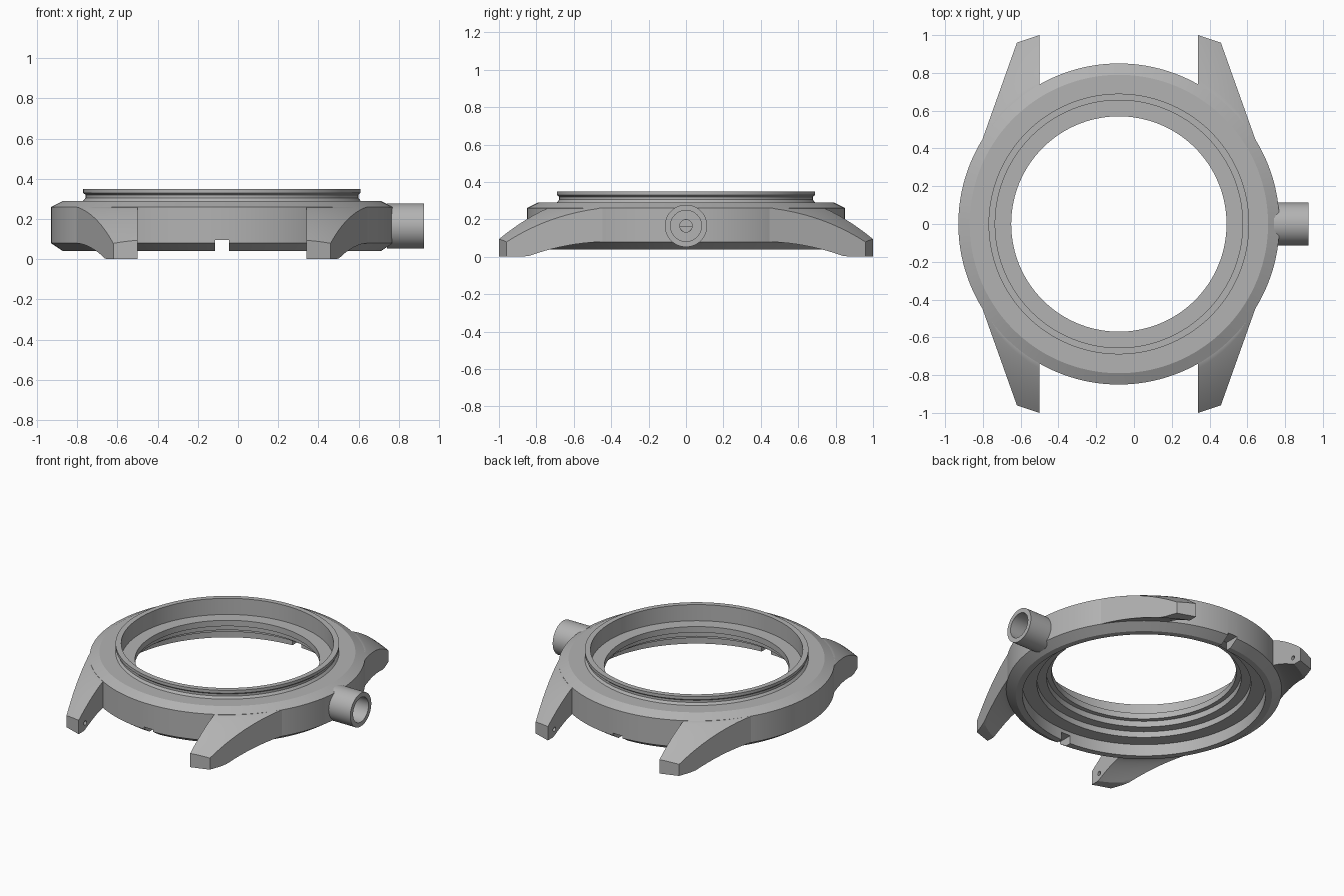
import bpy, bmesh, math
from mathutils import Matrix, Vector

CX = -0.08      # case axis in x
R = 0.85        # case radius

if "Cube" in bpy.data.objects:
    bpy.data.objects.remove(bpy.data.objects["Cube"], do_unlink=True)

steel = bpy.data.materials.new("brushed_grey")
steel.use_nodes = True
GREY = (0.45, 0.45, 0.45, 1)
steel.diffuse_color = GREY
steel.node_tree.nodes["Principled BSDF"].inputs["Base Color"].default_value = GREY


def finish(name, bm, matrix=None):
    if matrix:
        bm.transform(matrix)
    bmesh.ops.recalc_face_normals(bm, faces=bm.faces)
    mesh = bpy.data.meshes.new(name)
    bm.to_mesh(mesh)
    bm.free()
    mesh.materials.append(steel)
    obj = bpy.data.objects.new(name, mesh)
    bpy.context.collection.objects.link(obj)
    return obj


def revolve(name, profile, steps, matrix):
    """Spin a closed (radius, height) profile about the z axis."""
    bm = bmesh.new()
    rings = []
    for i in range(steps):
        a = math.tau * i / steps
        rings.append([bm.verts.new((r * math.cos(a), r * math.sin(a), z)) for r, z in profile])
    n = len(profile)
    for i in range(steps):
        p, q = rings[i], rings[(i + 1) % steps]
        for j in range(n):
            k = (j + 1) % n
            bm.faces.new((p[j], q[j], q[k], p[k]))
    return finish(name, bm, matrix)


def box(name, centre, size):
    bm = bmesh.new()
    bmesh.ops.create_cube(bm, size=1)
    return finish(name, bm, Matrix.Translation(centre) @ Matrix.Diagonal((*size, 1)))


def rod(name, centre, radius, length):
    """Cylinder lying along x."""
    bm = bmesh.new()
    bmesh.ops.create_cone(bm, cap_ends=True, segments=20, radius1=radius, radius2=radius, depth=length)
    return finish(name, bm, Matrix.Translation(centre) @ Matrix.Rotation(math.pi / 2, 4, "Y"))


def cut(obj, cutters):
    """Subtract the cutters, bake the result and remove them."""
    for c in cutters:
        mod = obj.modifiers.new("cut", "BOOLEAN")
        mod.operation = "DIFFERENCE"
        mod.solver = "EXACT"
        mod.object = c
    graph = bpy.context.evaluated_depsgraph_get()
    mesh = bpy.data.meshes.new_from_object(obj.evaluated_get(graph))
    obj.modifiers.clear()
    obj.data = mesh
    for c in cutters:
        bpy.data.objects.remove(c, do_unlink=True)


def lug_top(r):
    t = max(0, (r - R) / 0.25)
    return 0.26 - 0.13 * t - 0.05 * t * t


def lug_bottom(r):
    u = min(1, max(0, (r - R) / 0.18))
    return 0.08 * (1 - u ** 1.3)


def lug(name, sx, sy, across=8, along=14):
    """Horn between the case wall and its slanted tip, curved above and below."""
    bm = bmesh.new()
    root = R - 0.01
    a0, a1 = math.acos(0.42 / root), math.atan2(0.4, 0.75)
    tip0, tip1 = Vector((0.42, 1.0)), Vector((0.54, 0.96))
    top, low = [], []
    for i in range(across + 1):
        s = i / across
        a = a0 + (a1 - a0) * s
        start = Vector((math.cos(a), math.sin(a))) * root
        end = tip0.lerp(tip1, s)
        pts = [start.lerp(end, j / along) for j in range(along + 1)]
        top.append([bm.verts.new((p.x, p.y, lug_top(p.length))) for p in pts])
        low.append([bm.verts.new((p.x, p.y, lug_bottom(p.length))) for p in pts])
    for grid in (top, low):
        for i in range(across):
            for j in range(along):
                bm.faces.new((grid[i][j], grid[i + 1][j], grid[i + 1][j + 1], grid[i][j + 1]))
    for i in range(across):
        for j in (0, along):
            bm.faces.new((top[i][j], top[i + 1][j], low[i + 1][j], low[i][j]))
    for j in range(along):
        for i in (0, across):
            bm.faces.new((top[i][j], top[i][j + 1], low[i][j + 1], low[i][j]))
    obj = finish(name, bm, Matrix.Translation((CX, 0, 0)) @ Matrix.Diagonal((sx, sy, 1, 1)))
    # pin hole in the inner face
    cut(obj, [rod("pin_cutter", (CX + sx * 0.42, sy * 0.93, 0.05), 0.014, 0.08)])
    return obj


# Case body with grooved rim, dial ledge and stepped underside
case_profile = [
    (0.57, 0.24), (0.655, 0.24), (0.655, 0.35), (0.69, 0.35), (0.69, 0.33),
    (0.678, 0.32), (0.678, 0.305), (0.69, 0.29), (0.79, 0.29), (R, 0.26),
    (R, 0.08), (0.79, 0.04), (0.75, 0.04), (0.75, 0.12), (0.66, 0.12),
    (0.66, 0.16), (0.60, 0.16), (0.60, 0.20), (0.57, 0.20),
]
case = revolve("case_body", case_profile, 144, Matrix.Translation((CX, 0, 0)))
cutters = [box("notch_cutter", (CX, s * 0.8, 0.045), (0.07, 0.2, 0.1)) for s in (-1, 1)]
cutters.append(rod("stem_cutter", (0.7, 0, 0.165), 0.033, 0.4))
cut(case, cutters)

# Four lugs
parts = [case]
for side, sx in (("left", 1), ("right", -1)):
    for end, sy in (("front", -1), ("back", 1)):
        parts.append(lug(f"{end}_{side}_lug", sx, sy))

# Hollow crown tube on the left side
tube_profile = [(0.033, 0), (0.113, 0), (0.113, 0.185), (0.083, 0.185), (0.083, 0.05), (0.033, 0.05)]
parts.append(revolve("crown_tube", tube_profile, 48,
                     Matrix.Translation((0.74, 0, 0.165)) @ Matrix.Rotation(math.pi / 2, 4, "Y")))

# Smooth the round surfaces, keep the machined edges sharp
bpy.ops.object.select_all(action="DESELECT")
for obj in parts:
    obj.select_set(True)
bpy.context.view_layer.objects.active = case
bpy.ops.object.shade_smooth_by_angle(angle=math.radians(22))
